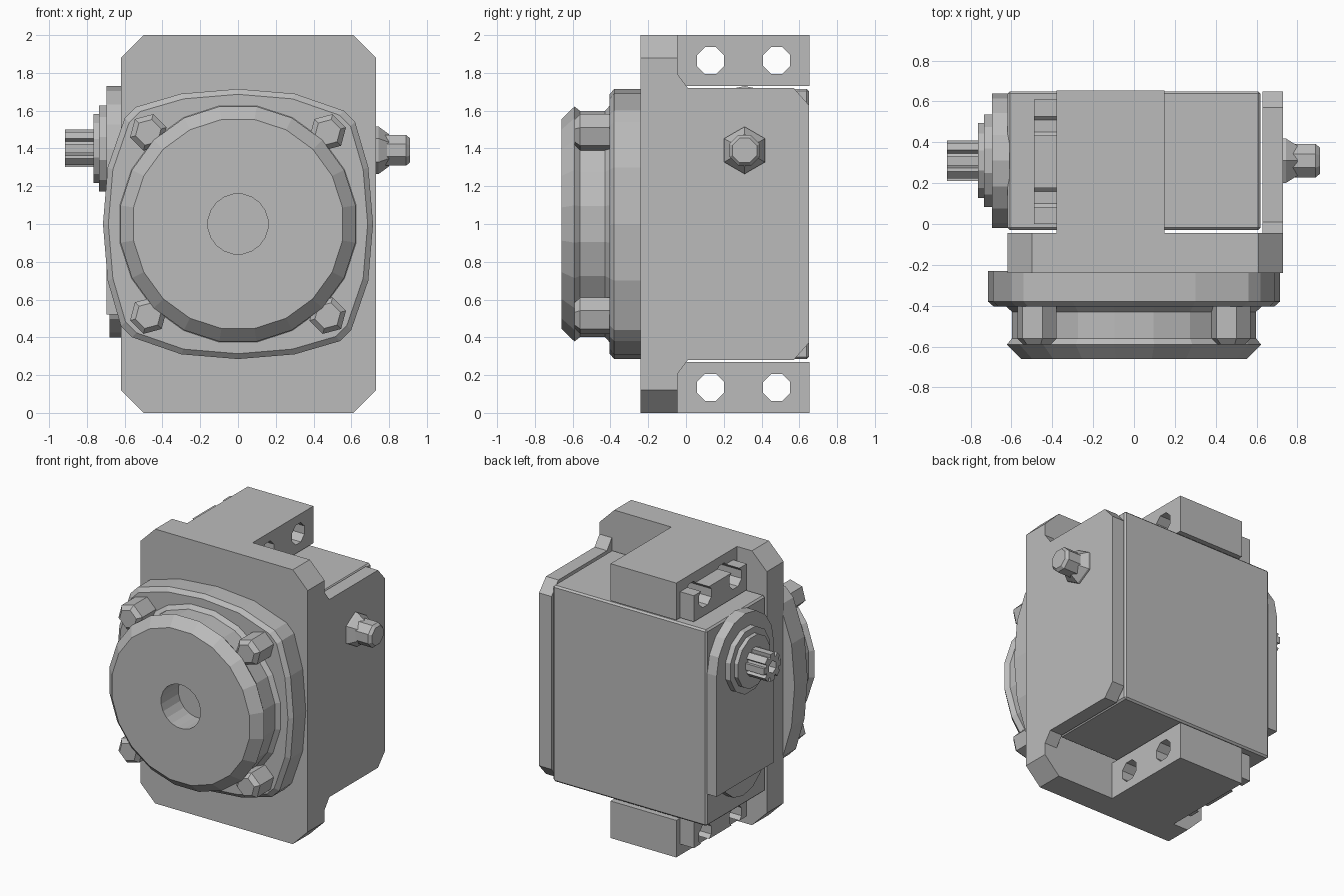
import bpy, bmesh
from math import cos, sin, pi
from mathutils import Vector

cube = bpy.data.objects.get("Cube")
if cube:
    bpy.data.objects.remove(cube, do_unlink=True)

grey = bpy.data.materials.new("cast grey")
grey.use_nodes = True
GREY = (0.5, 0.5, 0.5, 1)
grey.diffuse_color = GREY
grey.node_tree.nodes["Principled BSDF"].inputs["Base Color"].default_value = GREY


def place(axis, u, v, w):
    """Profile point (u, v) at depth w along an axis."""
    return Vector((w, u, v)) if axis == "x" else Vector((u, w, v))


def loft(name, axis, layers):
    """Join equal-length outlines, each given as (depth, points), and cap both ends."""
    bm = bmesh.new()
    rings = [[bm.verts.new(place(axis, u, v, w)) for u, v in pts] for w, pts in layers]
    n = len(rings[0])
    for a, b in zip(rings, rings[1:]):
        for i in range(n):
            j = (i + 1) % n
            bm.faces.new((a[i], a[j], b[j], b[i]))
    bm.faces.new(rings[0])
    bm.faces.new(rings[-1])
    bmesh.ops.recalc_face_normals(bm, faces=bm.faces)
    mesh = bpy.data.meshes.new(name)
    bm.to_mesh(mesh)
    bm.free()
    mesh.materials.append(grey)
    obj = bpy.data.objects.new(name, mesh)
    bpy.context.collection.objects.link(obj)
    return obj


def prism(name, axis, lo, hi, pts):
    return loft(name, axis, [(lo, pts), (hi, pts)])


def box(name, x, y, z):
    return prism(name, "x", *x, [(y[0], z[0]), (y[1], z[0]), (y[1], z[1]), (y[0], z[1])])


def circle(c, r, n, turn=0.5):
    return [(c[0] + r * cos((i + turn) * 2 * pi / n),
             c[1] + r * sin((i + turn) * 2 * pi / n)) for i in range(n)]


def lathe(name, axis, c, n, profile, turn=0.5):
    return loft(name, axis, [(w, circle(c, r, n, turn)) for w, r in profile])


def cut(obj, cutter):
    mod = obj.modifiers.new("cut", "BOOLEAN")
    mod.object = cutter
    mod.operation = "DIFFERENCE"
    mod.solver = "EXACT"
    bpy.context.view_layer.objects.active = obj
    bpy.ops.object.modifier_apply(modifier=mod.name)
    bpy.data.objects.remove(cutter, do_unlink=True)


def flip(z, top):
    return z if top else 2 - z


# Front mounting plate with clipped corners, and the side plate it carries
L, R, C = -0.62, 0.73, 0.12
prism("front_plate", "y", -0.24, -0.045, [
    (L + C, 0), (R - C, 0), (R, C), (R, 2 - C), (R - C, 2), (L + C, 2), (L, 2 - C), (L, C)])
half = [(-0.05, 0.2), (0.01, 0.28), (0.57, 0.28), (0.65, 0.37)]
prism("side_plate", "x", 0.63, 0.73, half + [(y, 2 - z) for y, z in reversed(half)])

# Main housing
body = box("housing", (-0.62, 0.62), (-0.03, 0.65), (0.285, 1.715))
bevel = body.modifiers.new("soft edges", "BEVEL")
bevel.width = 0.012
bevel.segments = 1

# Mounting ears above and below, with notched strips beside them
for top in (True, False):
    side = "top" if top else "bottom"
    ear_z = sorted((flip(1.73, top), flip(2.0, top)))
    strip_z = sorted((flip(1.73, top), flip(1.92, top)))
    ear = box(side + "_ear", (-0.38, 0.15), (-0.15, 0.655), ear_z)
    strip = box(side + "_notched_strip", (-0.49, -0.375), (0.0, 0.61), strip_z)
    for part in (ear, strip):
        for y in (0.13, 0.48):
            cut(part, prism("hole_cutter", "x", -0.8, 0.5,
                            circle((y, flip(1.865, top)), 0.077, 8)))

# Bulged square flange on the front
quarter = [(0.715, 0), (0.69, 0.3), (0.62, 0.54), (0.56, 0.60), (0.3, 0.69)]
outline = []
for k in range(4):
    for u, v in quarter:
        for _ in range(k):
            u, v = -v, u
        outline.append((u, v))


def flange_ring(scale):
    return [(u * scale, 1 + v * scale) for u, v in outline]


loft("front_flange", "y", [(-0.23, flange_ring(1)), (-0.38, flange_ring(1)),
                           (-0.405, flange_ring(0.96))])

# Round front cover with a central bore
lathe("front_cover", "y", (0, 1), 20, [
    (-0.39, 0.65), (-0.43, 0.605), (-0.56, 0.605), (-0.59, 0.63),
    (-0.66, 0.56), (-0.66, 0.16), (-0.46, 0.16)])

# Four cover bolts
for sx in (-1, 1):
    for sz in (-1, 1):
        lathe("cover_bolt", "y", (sx * 0.475, 1 + sz * 0.485), 6,
              [(-0.39, 0.1), (-0.56, 0.1), (-0.59, 0.07)], 0.25)

# Round-topped cover on the shaft side, with a disc peeking out below
axle = (0.31, 1.40)
arch = [(0.31 + 0.33 * cos(i * pi / 8), 1.40 + 0.33 * sin(i * pi / 8)) for i in range(9)]
prism("shaft_cover", "x", -0.695, -0.61, arch + [(-0.02, 0.52), (0.64, 0.52)])
prism("lower_disc", "x", -0.68, -0.61, circle((0.31, 0.66), 0.26, 14))

# Stepped boss and splined shaft with a hollow end
lathe("shaft_boss", "x", axle, 12, [
    (-0.68, 0.235), (-0.735, 0.235), (-0.735, 0.19), (-0.765, 0.19)])
spline = []
for i in range(8):
    for step, r in ((-0.3, 0.102), (0.3, 0.102), (0.36, 0.075), (0.64, 0.075)):
        a = (i + step) * pi / 4
        spline.append((axle[0] + r * cos(a), axle[1] + r * sin(a)))
shaft = prism("splined_shaft", "x", -0.915, -0.75, spline)
cut(shaft, prism("bore_cutter", "x", -1.0, -0.85, circle(axle, 0.045, 6)))

# Hex-based fitting on the opposite side
fit = (0.31, 1.39)
lathe("fitting_base", "x", fit, 6, [(0.72, 0.125), (0.745, 0.125), (0.80, 0.085)])
lathe("fitting_tip", "x", fit, 8, [(0.74, 0.088), (0.89, 0.088), (0.91, 0.07)])
